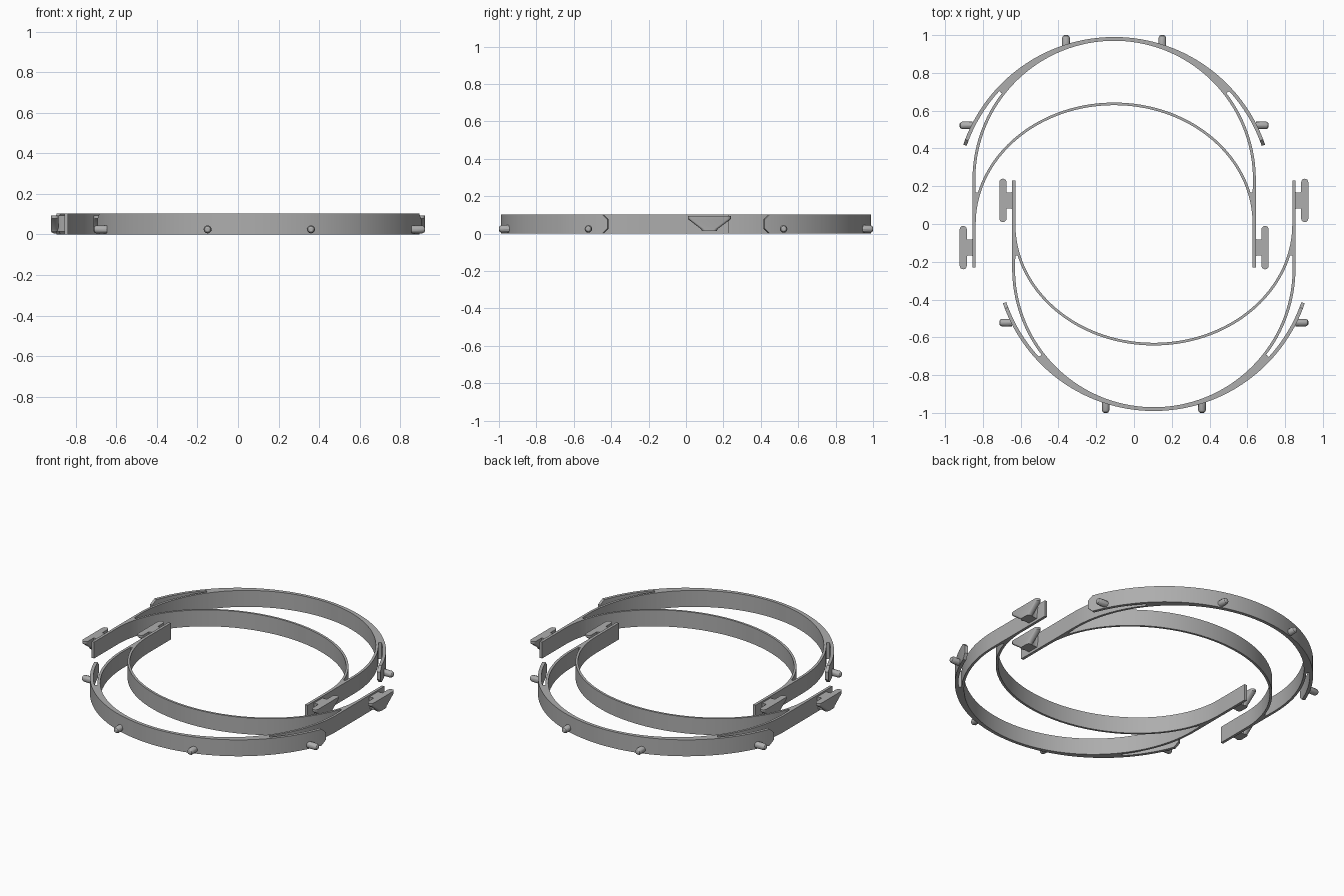
import bpy, bmesh, math
from mathutils import Vector

if "Cube" in bpy.data.objects:
    bpy.data.objects.remove(bpy.data.objects["Cube"])

H = 0.103            # band height
OFFSET = 0.105       # sideways shift of each frame
RING_Y, VISOR_Y = 0.235, 0.145   # arc centres
ARM_IN, ARM_OUT = 0.733, 0.75

grey = bpy.data.materials.new("plain_grey")
grey.use_nodes = True
grey.diffuse_color = (0.42, 0.42, 0.42, 1)
grey.node_tree.nodes["Principled BSDF"].inputs["Base Color"].default_value = (0.42, 0.42, 0.42, 1)


def loft(name, rings, turn, mirror=1):
    """Skin a list of equal point rings into a closed solid."""
    bm = bmesh.new()
    loops = [[bm.verts.new((turn * (mirror * x - OFFSET), turn * y, z)) for x, y, z in r] for r in rings]
    n = len(rings[0])
    for a, b in zip(loops, loops[1:]):
        for i in range(n):
            j = (i + 1) % n
            bm.faces.new((a[i], a[j], b[j], b[i]))
    bm.faces.new(loops[0])
    bm.faces.new(loops[-1])
    bmesh.ops.recalc_face_normals(bm, faces=bm.faces)
    mesh = bpy.data.meshes.new(name)
    bm.to_mesh(mesh)
    bm.free()
    mesh.materials.append(grey)
    ob = bpy.data.objects.new(name, mesh)
    bpy.context.collection.objects.link(ob)
    bpy.ops.object.select_all(action='DESELECT')
    ob.select_set(True)
    bpy.context.view_layer.objects.active = ob
    bpy.ops.object.shade_smooth_by_angle(angle=math.radians(30))
    return ob


def section(inner, outer, low=0, high=H):
    """Rectangular slice of an upright band."""
    return [(*inner, low), (*outer, low), (*outer, high), (*inner, high)]


def arc(radius, cy, degrees):
    a = math.radians(degrees)
    return radius * math.cos(a), cy + radius * math.sin(a)


def ellipse(inset, degrees):
    a = math.radians(degrees)
    return (0.747 - inset) * math.cos(a), (0.643 - inset) * math.sin(a)


def span(a, b, n):
    return [a + (b - a) * i / n for i in range(n + 1)]


def capsule(half_length, z, radius=0.019, cx=0.799, cy=-0.125):
    """Rounded slot outline seen from above."""
    pts = []
    for end in (1, -1):
        for a in span(0, math.pi, 8):
            pts.append((cx + end * radius * math.cos(a),
                        cy + end * (half_length - radius + radius * math.sin(a)), z))
    return pts


def peg(name, start, direction, length, turn, mirror):
    """Blunt round peg lying sideways on the band."""
    d = Vector(direction)
    side = Vector((-d.y, d.x, 0))
    rings = []
    for t, r in ((0, 0.02), (length - 0.014, 0.02), (length - 0.004, 0.015), (length, 0.008)):
        ring = []
        for k in range(12):
            a = math.tau * k / 12
            p = Vector(start) + d * t + side * r * math.cos(a)
            ring.append((p.x, p.y, 0.025 + r * math.sin(a)))
        rings.append(ring)
    loft(name, rings, turn, mirror)


for label, turn in (("back", 1), ("front", -1)):
    # Crescent where the visor band and head ring are joined
    rings = [section(arc(0.735, RING_Y, 37.5 + 105 * t), arc(0.845, VISOR_Y, 42.5 + 95 * t))
             for t in span(0, 1, 56)]
    loft(label + "_visor_band", rings, turn)

    # Thin band across the forehead
    start = math.degrees(math.asin(0.165 / 0.643))
    rings = [section(ellipse(0.014, a), ellipse(0, a)) for a in span(start, 180 - start, 64)]
    loft(label + "_forehead_band", rings, turn)

    for side, m in (("left", turn), ("right", -turn)):
        name = label + "_" + side + "_"
        mirror = m * turn

        # Free end of the visor band with clipped corners
        rings = [section(arc(0.826, VISOR_Y, a), arc(0.845, VISOR_Y, a)) for a in span(43, 21, 12)]
        rings.append(section(arc(0.826, VISOR_Y, 19), arc(0.845, VISOR_Y, 19), 0.027, 0.076))
        loft(name + "visor_tip", rings, turn, mirror)

        # Side of the head ring, running down to the forehead band
        rings = [section(arc(0.735, RING_Y, a), arc(ARM_OUT, RING_Y, a)) for a in span(38, 0, 16)]
        rings.append(section((ARM_IN, 0.16), (ARM_OUT, 0.16)))
        loft(name + "ring_side", rings, turn, mirror)

        # Straight temple arm, thickened where the bands meet
        rings = [section((ARM_IN, -0.23), (ARM_OUT, -0.23))]
        rings += [section(ellipse(0.014, a), (ARM_OUT, ellipse(0, a)[1])) for a in span(0, start + 0.3, 8)]
        loft(name + "temple_arm", rings, turn, mirror)

        # Strap hook: flared plate and the bridge holding it
        loft(name + "strap_hook",
             [capsule(h, z) for h, z in ((0.04, 0.015), (0.045, 0.025), (0.115, 0.078), (0.115, 0.093))],
             turn, mirror)
        rings = []
        for x, half in ((0.74, 0.055), (0.755, 0.042), (0.775, 0.042), (0.79, 0.05)):
            rings.append([(x, -0.125 - half, 0.093), (x, -0.125 + half, 0.093),
                          (x, -0.09, 0.015), (x, -0.16, 0.015)])
        loft(name + "hook_bridge", rings, turn, mirror)

        # Pegs that hold the shield sheet
        peg(name + "middle_peg", (0.255, 0.942, 0), (0, 1, 0), 0.058, turn, mirror)
        peg(name + "side_peg", (0.75, 0.522, 0), (1, 0, 0), 0.068, turn, mirror)
